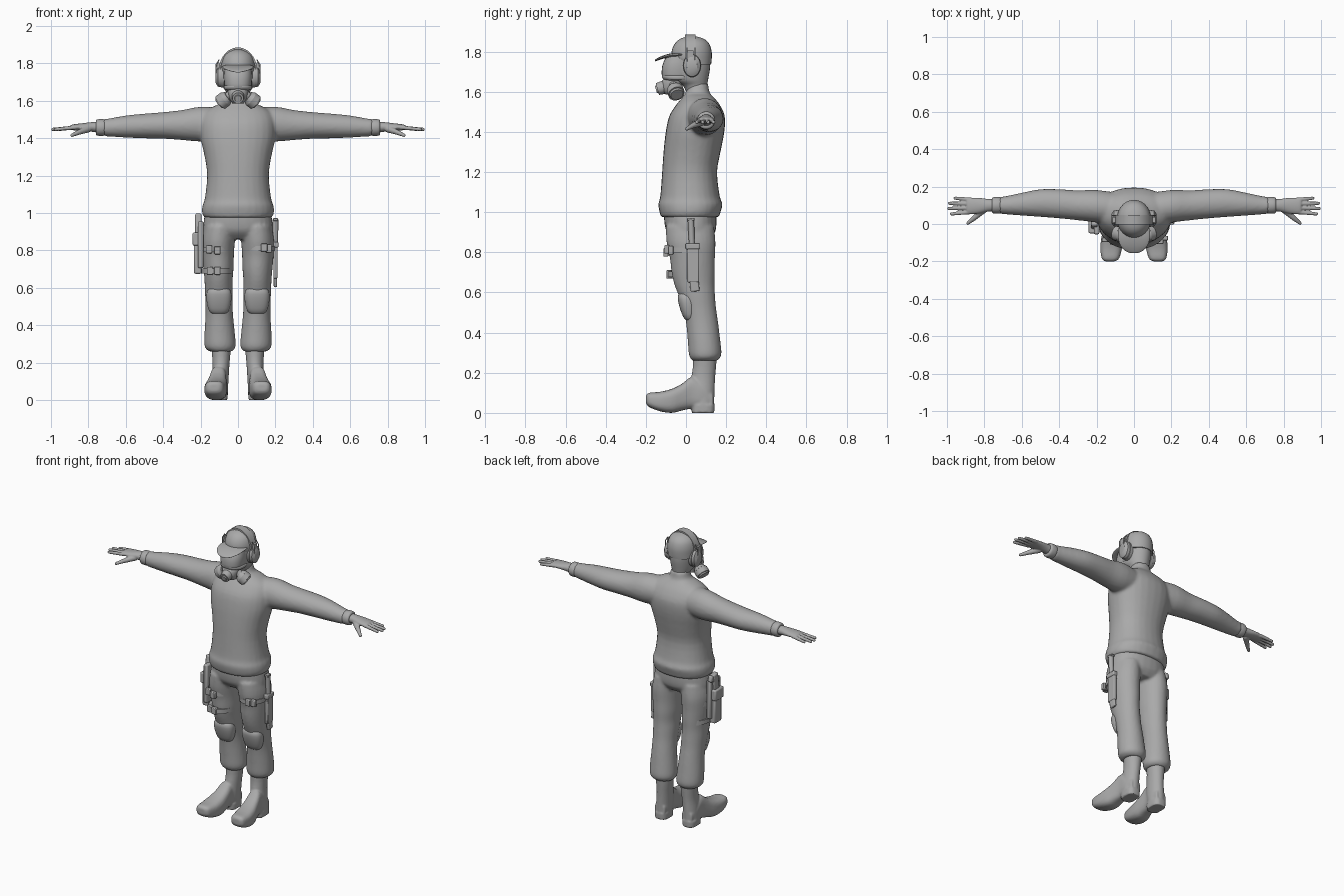
import bpy, bmesh, math
from mathutils import Vector, Matrix

grey = bpy.data.materials.new("plain_grey")
grey.diffuse_color = (0.4, 0.4, 0.4, 1)


def finish(name, bm, voxel=0, smooth=0, bevel=0, angle=50):
    bmesh.ops.recalc_face_normals(bm, faces=bm.faces)
    me = bpy.data.meshes.new(name)
    bm.to_mesh(me)
    bm.free()
    ob = bpy.data.objects.new(name, me)
    bpy.context.collection.objects.link(ob)
    me.materials.append(grey)
    if bevel:
        m = ob.modifiers.new("bevel", 'BEVEL')
        m.width, m.segments = bevel, 2
    if voxel:
        m = ob.modifiers.new("blend", 'REMESH')
        m.mode, m.voxel_size, m.use_smooth_shade = 'VOXEL', voxel, True
    if smooth:
        m = ob.modifiers.new("soften", 'SMOOTH')
        m.factor, m.iterations = 0.5, smooth
    bpy.ops.object.select_all(action='DESELECT')
    ob.select_set(True)
    bpy.context.view_layer.objects.active = ob
    if voxel:
        me.shade_smooth()
    else:
        bpy.ops.object.shade_smooth_by_angle(angle=math.radians(angle))
    return ob


def catmull(a, b, c, d, t):
    return [0.5 * (2*q + (r-p)*t + (2*p-5*q+4*r-s)*t*t + (3*q-p-3*r+s)*t**3)
            for p, q, r, s in zip(a, b, c, d)]


# Closed skin through oval rings (position, centre u, centre v, radius u, radius v)
def loft(bm, rings, axis='z', n=28, p=1.0, steps=3):
    full = []
    for i in range(len(rings) - 1):
        a, d = rings[max(i-1, 0)], rings[min(i+2, len(rings)-1)]
        full += [catmull(a, rings[i], rings[i+1], d, k/steps) for k in range(steps)]
    full.append(rings[-1])
    loops = []
    for t, cu, cv, ru, rv in full:
        loop = []
        for k in range(n):
            a = 2*math.pi*k/n
            c, s = math.cos(a), math.sin(a)
            u = cu + ru*math.copysign(abs(c)**p, c)
            v = cv + rv*math.copysign(abs(s)**p, s)
            co = {'z': (u, v, t), 'x': (t, u, v), 'y': (u, t, v)}[axis]
            loop.append(bm.verts.new(co))
        loops.append(loop)
    for A, B in zip(loops, loops[1:]):
        for k in range(n):
            bm.faces.new((A[k], A[(k+1) % n], B[(k+1) % n], B[k]))
    bm.faces.new(loops[0])
    bm.faces.new(loops[-1][::-1])


def rod(bm, a, b, r1, r2, n=20, squash=(1, 1, 1)):
    a, b = Vector(a), Vector(b)
    rot = (b-a).to_track_quat('Z', 'Y').to_matrix().to_4x4()
    mid = Matrix.Translation((a+b)/2)
    bmesh.ops.create_cone(bm, cap_ends=True, segments=n, radius1=r1, radius2=r2, depth=(b-a).length,
                          matrix=mid @ Matrix.Diagonal((*squash, 1)) @ rot)


def ball(bm, c, r):
    bmesh.ops.create_uvsphere(bm, u_segments=20, v_segments=12, radius=1,
                              matrix=Matrix.Translation(c) @ Matrix.Diagonal((*r, 1)))


def box(bm, c, size, tilt=0):
    bmesh.ops.create_cube(bm, size=1, matrix=Matrix.Translation(c) @ Matrix.Rotation(tilt, 4, 'X')
                          @ Matrix.Diagonal((*size, 1)))


SIDES = (-1, 1)

# Sweater: torso with both sleeves blended in
bm = bmesh.new()
loft(bm, [(.975, 0, .02, .18, .145), (1.0, 0, .02, .192, .152), (1.04, 0, .022, .19, .16),
          (1.08, 0, .02, .177, .148), (1.2, 0, .018, .165, .137), (1.3, 0, .03, .178, .142),
          (1.4, 0, .045, .2, .146), (1.48, 0, .055, .2, .138), (1.54, 0, .06, .175, .105),
          (1.575, 0, .06, .12, .075), (1.595, 0, .058, .07, .06), (1.64, 0, .058, .056, .052)], p=.9)
for s in SIDES:
    loft(bm, [(s*x, y, z, a, b) for x, y, z, a, b in (
        (.08, .08, 1.475, .085, .085), (.2, .095, 1.475, .087, .093), (.3, .1, 1.47, .08, .08),
        (.4, .108, 1.468, .078, .071), (.5, .112, 1.465, .074, .066), (.6, .106, 1.462, .061, .059),
        (.69, .1, 1.457, .048, .048), (.72, .1, 1.457, .046, .046))], 'x')
finish("sweater", bm, .01, 4)

# Sleeve cuffs
bm = bmesh.new()
for s in SIDES:
    loft(bm, [(s*x, .1, 1.457, a, a) for x, a in
              ((.71, .036), (.715, .043), (.735, .045), (.755, .042), (.76, .032))], 'x')
finish("sleeve_cuffs", bm)

# Hands: palm, four fingers and thumb
for s, side in zip(SIDES, ("right", "left")):
    bm = bmesh.new()
    loft(bm, [(s*x, y, z, a, b) for x, y, z, a, b in (
        (.74, .1, 1.458, .033, .03), (.78, .1, 1.46, .034, .026), (.83, .098, 1.46, .042, .02),
        (.88, .096, 1.458, .044, .016), (.895, .096, 1.457, .04, .012))], 'x')
    for y0, y1, tip in ((.064, .054, .975), (.086, .083, .99), (.108, .111, .985), (.13, .138, .955)):
        rod(bm, (s*.87, y0, 1.457), (s*tip, y1, 1.447), .0115, .009, 12)
        ball(bm, (s*tip, y1, 1.447), (.01, .009, .009))
    rod(bm, (s*.8, .08, 1.45), (s*.85, .035, 1.432), .02, .014, 12)
    rod(bm, (s*.85, .035, 1.432), (s*.888, .004, 1.415), .014, .009, 12)
    ball(bm, (s*.888, .004, 1.415), (.009, .009, .009))
    finish(side + "_hand", bm, .004, 3)

# Trousers
bm = bmesh.new()
loft(bm, [(.86, 0, .03, .16, .085), (.9, 0, .025, .185, .12), (.95, 0, .022, .184, .13),
          (1.01, 0, .02, .175, .13)], p=.9)
for s in SIDES:
    loft(bm, [(z, s*x, y, a, b) for z, x, y, a, b in (
        (.93, .095, .02, .085, .12), (.85, .105, .025, .088, .122), (.77, .106, .032, .084, .112),
        (.7, .104, .036, .08, .108), (.64, .104, .042, .075, .1), (.58, .103, .055, .074, .09),
        (.52, .102, .068, .072, .082), (.45, .1, .08, .074, .08), (.36, .098, .09, .081, .081),
        (.3, .096, .095, .084, .082), (.275, .095, .095, .078, .075), (.26, .092, .093, .06, .062))])
finish("trousers", bm, .009, 3)

# Knee pads
bm = bmesh.new()
for s in SIDES:
    loft(bm, [(z, s*.102, y, a, b) for z, y, a, b in (
        (.455, .03, .025, .02), (.475, .02, .052, .032), (.53, .012, .066, .045),
        (.58, .005, .064, .046), (.605, .005, .04, .03))], p=.8)
finish("knee_pads", bm)

# Boots: shaft, foot with raised toe, heel
for s, side in zip(SIDES, ("right", "left")):
    bm = bmesh.new()
    loft(bm, [(z, s*x, y, a, b) for z, x, y, a, b in (
        (.03, .1, .085, .045, .055), (.1, .097, .08, .046, .062), (.17, .092, .085, .045, .06),
        (.23, .09, .092, .048, .058), (.3, .09, .095, .055, .06))])
    loft(bm, [(y, s*x, (lo+hi)/2, a, (hi-lo)/2) for y, x, lo, hi, a in (
        (-.2, .128, .05, .085, .025), (-.185, .126, .03, .1, .046), (-.13, .122, .008, .105, .058),
        (-.07, .116, .0, .12, .058), (-.02, .11, .012, .145, .05), (.03, .105, .022, .18, .043),
        (.08, .1, .022, .15, .045), (.135, .098, .022, .1, .035))], 'y', p=.7)
    loft(bm, [(0, s*.1, .085, .044, .056), (.04, s*.1, .085, .046, .058)], p=.7)
    finish(side + "_boot", bm, .006, 3)

# Head, neck and cap
bm = bmesh.new()
loft(bm, [(1.58, 0, .055, .05, .05), (1.63, 0, .045, .055, .06), (1.66, 0, .02, .07, .09),
          (1.72, 0, .015, .08, .105), (1.79, 0, .02, .082, .1)])
finish("head", bm)
bm = bmesh.new()
loft(bm, [(1.735, 0, .045, .085, .08), (1.76, 0, .03, .09, .098), (1.8, 0, .028, .09, .1),
          (1.84, 0, .03, .078, .085), (1.865, 0, .03, .05, .056), (1.876, 0, .03, .015, .017)])
loft(bm, [(-.02, 0, 1.785, .083, .01), (-.07, 0, 1.782, .085, .01), (-.115, 0, 1.772, .073, .008),
          (-.145, 0, 1.76, .045, .006), (-.155, 0, 1.755, .018, .004)], 'y')
finish("cap", bm)

# Respirator: visor, rim, snout and two filters
bm = bmesh.new()
loft(bm, [(1.655, 0, -.045, .058, .06), (1.675, 0, -.045, .07, .075), (1.73, 0, -.04, .075, .078),
          (1.775, 0, -.03, .07, .068)], p=.85)
loft(bm, [(1.66, 0, -.04, .072, .068), (1.665, 0, -.042, .076, .074),
          (1.677, 0, -.042, .076, .078), (1.682, 0, -.042, .07, .074)], p=.85)
finish("mask_visor", bm)
bm = bmesh.new()
loft(bm, [(1.585, 0, -.065, .03, .035), (1.61, 0, -.075, .045, .05), (1.65, 0, -.065, .055, .055),
          (1.67, 0, -.055, .05, .05)])
rod(bm, (0, -.09, 1.628), (0, -.143, 1.613), .036, .03)
rod(bm, (0, -.14, 1.614), (0, -.15, 1.611), .02, .017)
for s in SIDES:
    rod(bm, (s*.03, -.065, 1.64), (s*.06, -.056, 1.615), .024, .024)
    rod(bm, (s*.052, -.06, 1.622), (s*.068, -.055, 1.61), .03, .042)
    rod(bm, (s*.068, -.055, 1.61), (s*.094, -.047, 1.59), .042, .042)
    rod(bm, (s*.094, -.047, 1.59), (s*.1, -.045, 1.585), .036, .032)
finish("mask_snout_and_filters", bm, angle=35)

# Ear defenders: cups, band over the cap and thin side wires
bm = bmesh.new()
for s in SIDES:
    for x0, x1, r0, r1 in ((.07, .09, .046, .046), (.092, .108, .044, .042), (.108, .12, .042, .026)):
        rod(bm, (s*x0, .03, 1.73), (s*x1, .03, 1.73), r0, r1, 24, (1, 1, 1.3))
    box(bm, (s*.106, .022, 1.78), (.016, .03, .05))
finish("ear_cups", bm, angle=35)
bm = bmesh.new()
prev = None
for k in range(25):
    a = math.pi*k/24
    quad = [bm.verts.new((r*math.cos(a), .022+w, 1.755+(r+.026)*math.sin(a)))
            for r, w in ((.094, -.026), (.104, -.026), (.104, .026), (.094, .026))]
    if prev:
        for j in range(4):
            bm.faces.new((prev[j], prev[(j+1) % 4], quad[(j+1) % 4], quad[j]))
    if k in (0, 24):
        bm.faces.new(quad)
    prev = quad
finish("headband", bm)
bm = bmesh.new()
for s in SIDES:
    for y in (.005, .045):
        pts = [(s*.1, y, 1.82), (s*.116, y, 1.795), (s*.118, y, 1.76), (s*.112, y, 1.74)]
        for a, b in zip(pts, pts[1:]):
            rod(bm, a, b, .003, .003, 8)
finish("headband_wires", bm)

# Thigh straps and buckles
bm = bmesh.new()
for z, s in ((.805, -1), (.69, -1), (.81, 1)):
    loft(bm, [(z+d, s*.113, .02, .083, .113) for d in (-.014, .014)], steps=1)
finish("thigh_straps", bm)
bm = bmesh.new()
for x, y, z in ((-.155, -.085, .805), (-.11, -.1, .8), (-.15, -.075, .69), (-.11, -.085, .69),
                (.165, -.075, .81), (.14, -.095, .815)):
    box(bm, (x, y, z), (.034, .024, .042))
finish("strap_buckles", bm, bevel=.004)

# Holster and sidearm on the right thigh
bm = bmesh.new()
box(bm, (-.2, .0, .83), (.03, .11, .25))
box(bm, (-.215, .0, .76), (.042, .07, .17))
box(bm, (-.218, -.005, .86), (.05, .09, .07))
finish("holster", bm, bevel=.008)
bm = bmesh.new()
box(bm, (-.212, .005, .93), (.034, .05, .13), -.15)
box(bm, (-.212, .03, .965), (.028, .06, .04), .3)
finish("sidearm", bm, bevel=.008)

# Knife and sheath on the left thigh
bm = bmesh.new()
box(bm, (.2, .036, .74), (.022, .06, .18))
box(bm, (.2, .042, .64), (.018, .045, .07), .1)
box(bm, (.2, .033, .83), (.032, .07, .03))
finish("knife_sheath", bm, bevel=.006)
bm = bmesh.new()
rod(bm, (.2, .03, .82), (.2, .024, .965), .014, .016, 12)
box(bm, (.2, .024, .965), (.026, .036, .014))
finish("knife_handle", bm, bevel=.003)
